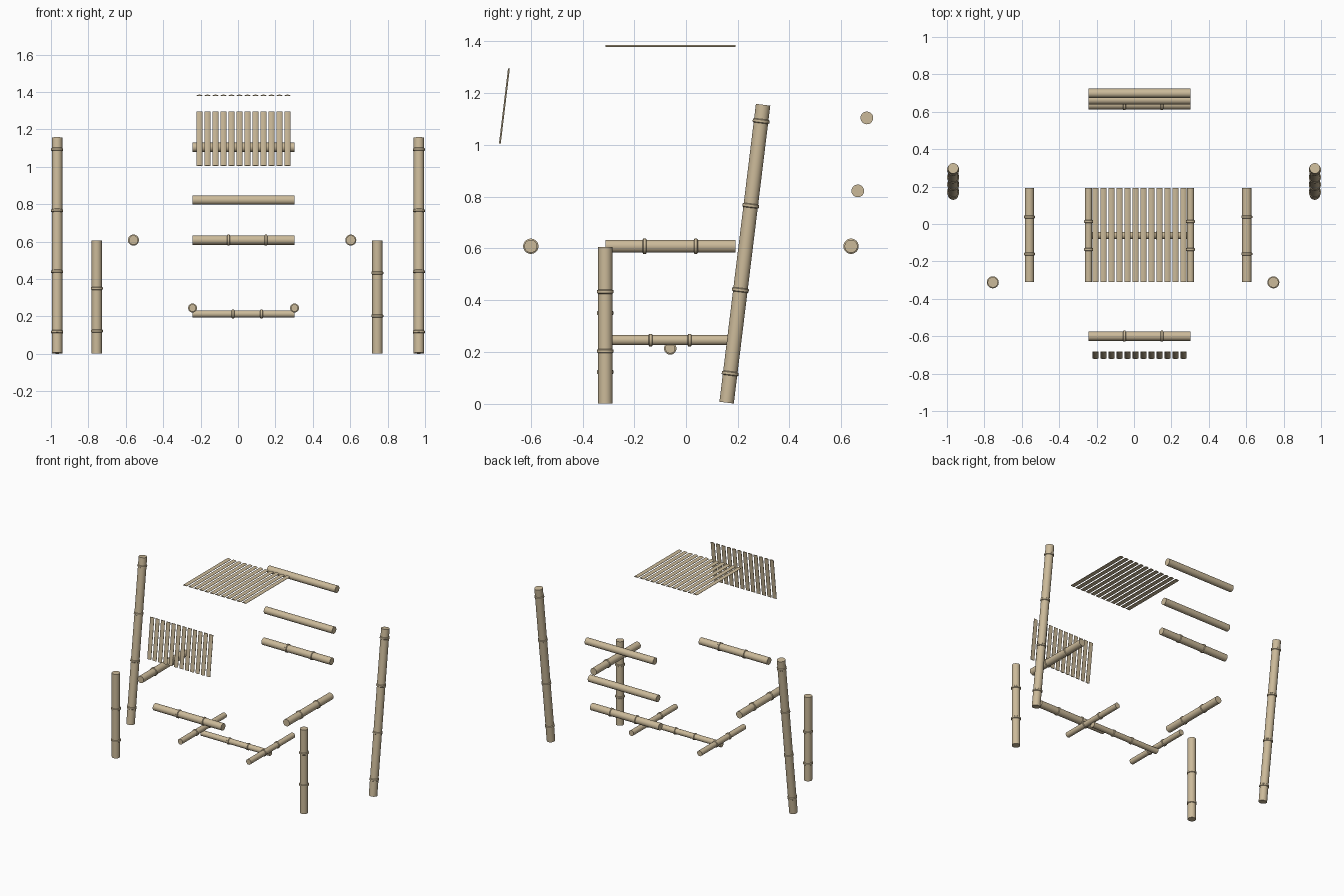
import bpy, bmesh, math
from mathutils import Vector

if "Cube" in bpy.data.objects:
    bpy.data.objects.remove(bpy.data.objects["Cube"])

bamboo = bpy.data.materials.new("bamboo")
bamboo.diffuse_color = (0.60, 0.49, 0.32, 1)
bamboo.use_nodes = True
bamboo.node_tree.nodes["Principled BSDF"].inputs["Base Color"].default_value = bamboo.diffuse_color


def finish(bm, name):
    bmesh.ops.recalc_face_normals(bm, faces=bm.faces[:])
    me = bpy.data.meshes.new(name)
    bm.to_mesh(me)
    bm.free()
    ob = bpy.data.objects.new(name, me)
    bpy.context.collection.objects.link(ob)
    me.materials.append(bamboo)
    bpy.ops.object.select_all(action='DESELECT')
    ob.select_set(True)
    bpy.context.view_layer.objects.active = ob
    bpy.ops.object.shade_smooth_by_angle(angle=math.radians(35))
    return ob


def cane(name, a, b, r, nodes=(), sides=32):
    """Bamboo cane from a to b, with raised nodes at fractions of its length."""
    a, b = Vector(a), Vector(b)
    length = (b - a).length
    rot = Vector((0, 0, 1)).rotation_difference(b - a)
    prof = [(r, 0)]
    for t in nodes:
        h, n = t * length, r + 0.0045
        prof += [(r, h - 0.008), (n, h - 0.005), (n, h + 0.005), (r, h + 0.008)]
    prof.append((r, length))
    bm = bmesh.new()
    rings = []
    for rad, h in prof:
        rings.append([bm.verts.new(a + rot @ Vector((
            rad * math.cos(2 * math.pi * i / sides),
            rad * math.sin(2 * math.pi * i / sides), h))) for i in range(sides)])
    for lo, hi in zip(rings, rings[1:]):
        for i in range(sides):
            j = (i + 1) % sides
            bm.faces.new((lo[i], lo[j], hi[j], hi[i]))
    bm.faces.new(rings[0])
    bm.faces.new(rings[-1])
    return finish(bm, name)


def slats(name, a, b, crown):
    """Twelve split canes with a shallow crown, running from a to b (y, z)."""
    width, rise, pitch, first, seg = 0.031, 0.005, 0.0428, -0.206, 6
    section = [(-width / 2 + width * i / seg,
                rise * math.sin(math.pi * i / seg) + 0.001) for i in range(seg + 1)]
    section += [(width / 2, -0.001), (-width / 2, -0.001)]
    bm = bmesh.new()
    for k in range(12):
        x0 = first + k * pitch
        ends = [[bm.verts.new((x0 + x, y + h * crown[0], z + h * crown[1]))
                 for x, h in section] for y, z in (a, b)]
        n = len(section)
        for i in range(n):
            j = (i + 1) % n
            bm.faces.new((ends[0][i], ends[0][j], ends[1][j], ends[1][i]))
        bm.faces.new(ends[0])
        bm.faces.new(ends[1])
    return finish(bm, name)


# Leaning back posts
for side, x in (("left", -0.967), ("right", 0.967)):
    cane("back_post_" + side, (x, 0.157, 0.0035), (x, 0.298, 1.155), 0.028,
         (0.098, 0.378, 0.661, 0.945))

# Upright front posts, nodes differ on each side
cane("front_post_left", (-0.755, -0.312, 0.001), (-0.755, -0.312, 0.606), 0.0275, (0.2, 0.577))
cane("front_post_right", (0.745, -0.312, 0.001), (0.745, -0.312, 0.606), 0.0275, (0.333, 0.713))

# Arm rails
for side, x in (("left", -0.559), ("right", 0.603)):
    cane("arm_rail_" + side, (x, -0.311, 0.608), (x, 0.192, 0.608), 0.025, (0.3, 0.694))

# Lower side rails
for side, x in (("left", -0.243), ("right", 0.302)):
    cane("lower_side_rail_" + side, (x, -0.311, 0.245), (x, 0.192, 0.245), 0.0195, (0.346, 0.646))

# Cross rails running left to right: name, y, z, radius, nodes
for name, y, z, r, nodes in (
        ("lower_cross_rail", -0.061, 0.213, 0.0195, (0.396, 0.677)),
        ("front_seat_rail", -0.600, 0.608, 0.025, (0.352, 0.719)),
        ("back_seat_rail", 0.638, 0.608, 0.025, (0.352, 0.719)),
        ("lower_back_rail", 0.664, 0.822, 0.0245, ()),
        ("upper_back_rail", 0.699, 1.104, 0.0245, ())):
    cane(name, (-0.243, y, z), (0.302, y, z), r, nodes)

# Seat slats and backrest slats
slats("seat_slats", (-0.311, 1.380), (0.192, 1.380), (0, 1))
slats("backrest_slats", (-0.717, 1.005), (-0.682, 1.295), (-0.993, 0.12))
